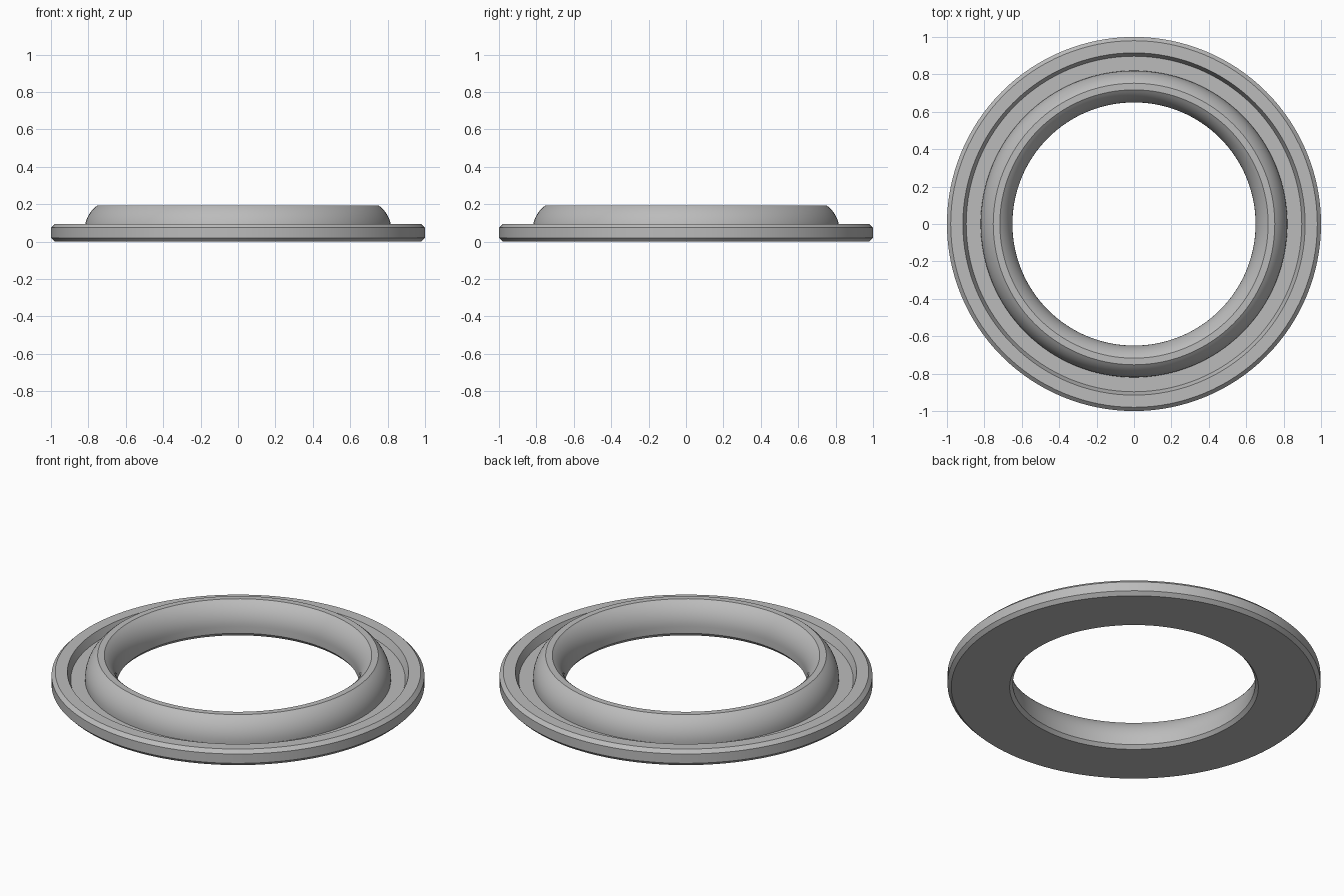
import bpy, bmesh
from math import asin, cos, sin, tau

cube = bpy.data.objects.get("Cube")
if cube:
    bpy.data.objects.remove(cube, do_unlink=True)

SEGMENTS = 128
RIM_TOP, HUB_TOP, FLOOR = 0.095, 0.193, 0.05
HUB_MID, HUB_HALF = 0.735, 0.085      # centre radius and half width of the raised ring
ARC_R, ARC_Z, STEPS = 0.165, 0.06, 10  # curved flanks of the raised ring


def flank(side):
    """Curved side of the raised ring from its base to its flat top."""
    end = asin((HUB_TOP - ARC_Z) / ARC_R)
    points = []
    for i in range(STEPS + 1):
        a = end * i / STEPS
        half = HUB_HALF - ARC_R * (1 - cos(a))
        points.append((HUB_MID + side * half, ARC_Z + ARC_R * sin(a)))
    return points


# Cross-section: chamfered rim, groove, raised ring, chamfered bore
profile = [(0.667, 0), (0.98, 0), (1, 0.02), (1, RIM_TOP - 0.02), (0.98, RIM_TOP),
           (0.915, RIM_TOP), (0.897, FLOOR), (HUB_MID + HUB_HALF, FLOOR)]
profile += flank(1) + flank(-1)[::-1] + [(0.65, 0.02)]

# Revolve the closed section around z
bm = bmesh.new()
rings = []
for s in range(SEGMENTS):
    a = tau * s / SEGMENTS
    rings.append([bm.verts.new((r * cos(a), r * sin(a), z)) for r, z in profile])
for s, ring in enumerate(rings):
    after = rings[(s + 1) % SEGMENTS]
    for i in range(len(profile)):
        j = (i + 1) % len(profile)
        bm.faces.new((ring[i], after[i], after[j], ring[j]))
bmesh.ops.recalc_face_normals(bm, faces=bm.faces)

mesh = bpy.data.meshes.new("flanged_ring")
bm.to_mesh(mesh)
bm.free()
ring_obj = bpy.data.objects.new("flanged_ring", mesh)
bpy.context.collection.objects.link(ring_obj)

# Plain grey material
grey = bpy.data.materials.new("light_grey")
grey.use_nodes = True
colour = (0.5, 0.5, 0.5, 1)
grey.diffuse_color = colour
grey.node_tree.nodes["Principled BSDF"].inputs["Base Color"].default_value = colour
mesh.materials.append(grey)

# Smooth curves, crisp chamfers
bpy.ops.object.select_all(action='DESELECT')
ring_obj.select_set(True)
bpy.context.view_layer.objects.active = ring_obj
bpy.ops.object.shade_smooth_by_angle(angle=0.44)
